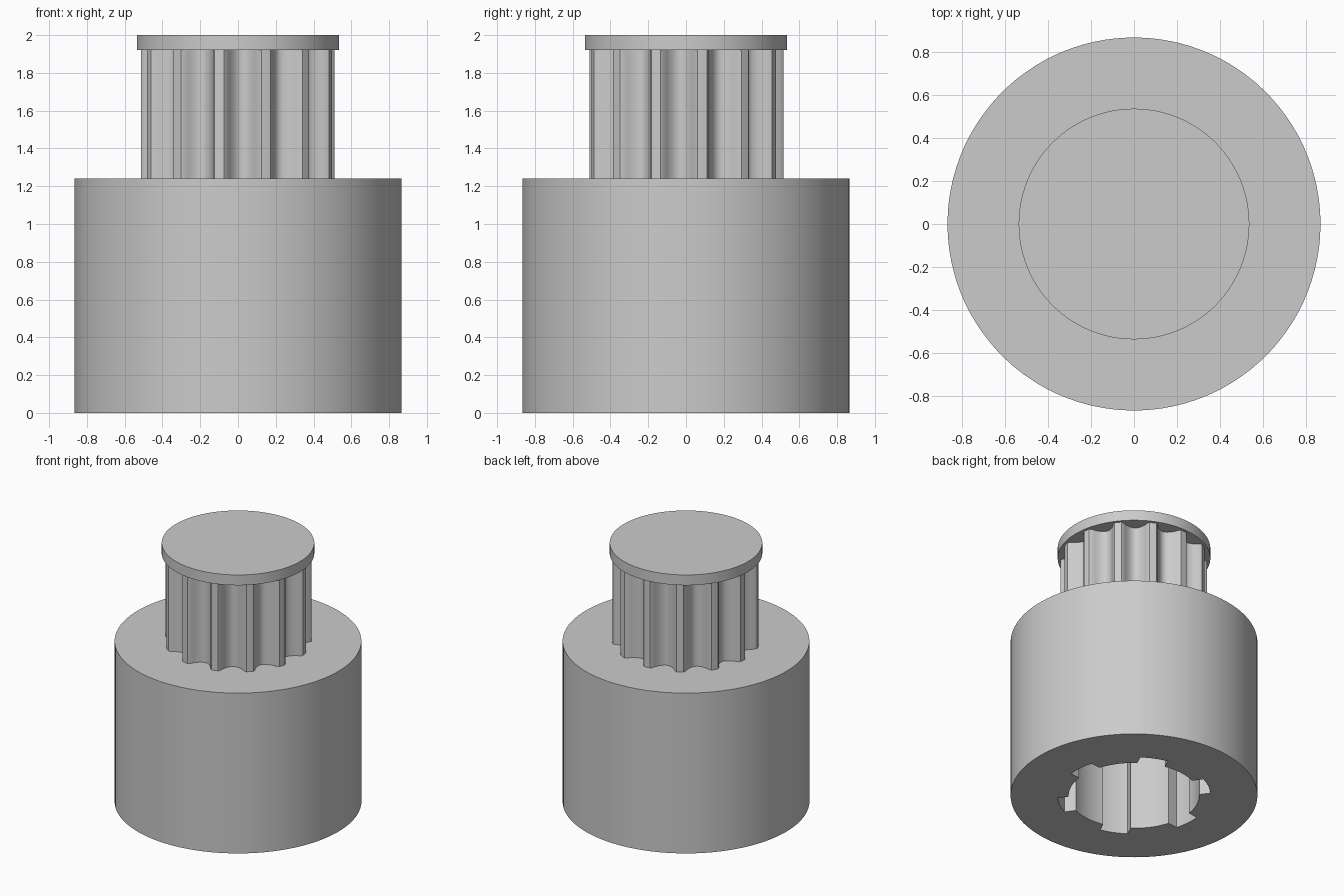
import bpy
import bmesh
from math import radians, degrees, asin, sin, cos, tau

cube = bpy.data.objects.get("Cube")
if cube:
    bpy.data.objects.remove(cube, do_unlink=True)

BODY_R, BODY_TOP = 0.865, 1.24
FLANGE_R, FLANGE_Z, TOP = 0.535, 1.92, 2.0
HOLE_R = 0.155
BORE_R, SLOT_R, SLOT_HALF, BORE_TOP = 0.458, 0.537, 0.10, 1.0
SLOTS, SLOT_TURN = 6, 5.5
TEETH, TOOTH_TURN, TOOTH_R, GROOVE_DEPTH = 13, 9.7, 0.515, 0.09

grey = bpy.data.materials.new("plain_grey")
grey.use_nodes = True
grey.diffuse_color = (0.6, 0.6, 0.6, 1)
grey.node_tree.nodes["Principled BSDF"].inputs["Base Color"].default_value = (0.6, 0.6, 0.6, 1)


def loft(name, loops, closed):
    """Skin a list of (polar profile, height) loops; join the ends or cap them."""
    bm = bmesh.new()
    rings = [[bm.verts.new((r * cos(a), r * sin(a), z)) for r, a in profile]
             for profile, z in loops]
    pairs = list(zip(rings, rings[1:]))
    if closed:
        pairs.append((rings[-1], rings[0]))
    else:
        bm.faces.new(rings[0])
        bm.faces.new(rings[-1])
    for low, high in pairs:
        n = len(low)
        for i in range(n):
            j = (i + 1) % n
            bm.faces.new((low[i], low[j], high[j], high[i]))
    bmesh.ops.recalc_face_normals(bm, faces=bm.faces)
    mesh = bpy.data.meshes.new(name)
    bm.to_mesh(mesh)
    bm.free()
    mesh.materials.append(grey)
    obj = bpy.data.objects.new(name, mesh)
    bpy.context.collection.objects.link(obj)
    bpy.ops.object.select_all(action="DESELECT")
    obj.select_set(True)
    bpy.context.view_layer.objects.active = obj
    bpy.ops.object.shade_smooth_by_angle(angle=radians(30))
    return obj


def ring(radius, profile):
    """A circle that follows the angles of another profile."""
    return [(radius, a) for _, a in profile]


def arc(radius, start, end, steps):
    return [(radius, radians(start + (end - start) * i / steps)) for i in range(steps + 1)]


# Bore profile: a circle with straight-sided slots
bore = []
slot_outer = degrees(asin(SLOT_HALF / SLOT_R))
slot_inner = degrees(asin(SLOT_HALF / BORE_R))
pitch = 360 / SLOTS
for k in range(SLOTS):
    mid = SLOT_TURN + k * pitch
    bore += arc(SLOT_R, mid - slot_outer, mid + slot_outer, 6)
    bore += arc(BORE_R, mid + slot_inner, mid + pitch - slot_inner, 10)

# Toothed profile: narrow lands between rounded grooves
teeth = []
STEPS, LAND = 20, 0.28
for k in range(TEETH):
    for i in range(STEPS):
        t = i / STEPS
        across = (t - 0.5) / (0.5 - LAND / 2)
        dip = GROOVE_DEPTH * max(0, 1 - across * across) ** 0.7
        teeth.append((TOOTH_R - dip, radians(TOOTH_TURN) + (k + t) * tau / TEETH))

# Socket body, open below
body = ring(BODY_R, bore)
hole = ring(HOLE_R, bore)
loft("socket_body", [(hole, BODY_TOP), (body, BODY_TOP), (body, 0), (bore, 0),
                     (bore, BORE_TOP), (hole, BORE_TOP)], True)

# Toothed pulley on top of the body
hole = ring(HOLE_R, teeth)
loft("toothed_pulley", [(hole, BODY_TOP), (teeth, BODY_TOP),
                        (teeth, FLANGE_Z), (hole, FLANGE_Z)], True)

# Flange disc closing the top
circle = [(1, i * tau / 96) for i in range(96)]
hole, rim = ring(HOLE_R, circle), ring(FLANGE_R, circle)
loft("top_flange", [(hole, TOP - 0.01), (hole, FLANGE_Z), (rim, FLANGE_Z), (rim, TOP)], False)
